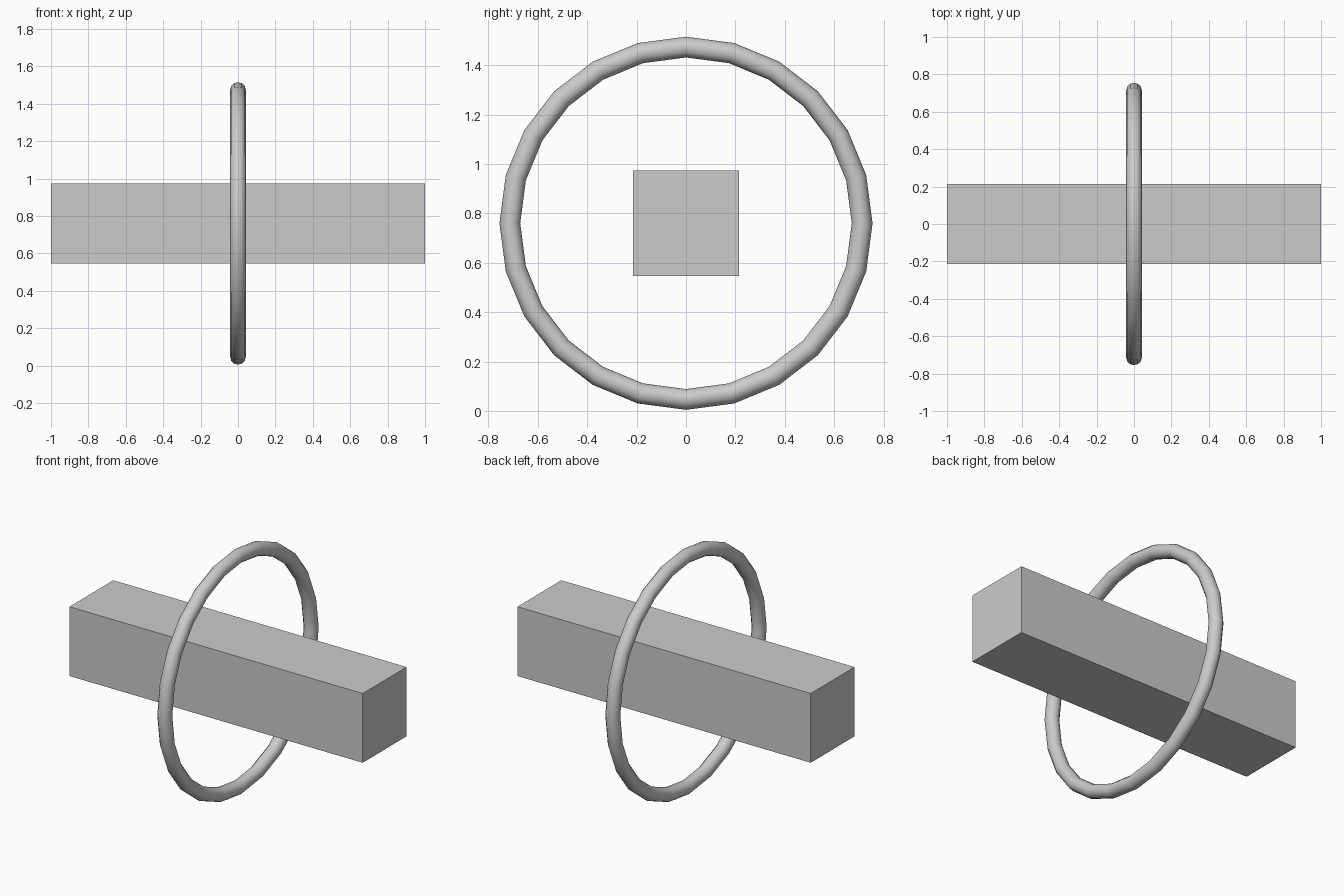
import bpy, math

if "Cube" in bpy.data.objects:
    bpy.data.objects.remove(bpy.data.objects["Cube"])

CENTRE_Z = 0.76

# Square bar running through the ring
bpy.ops.mesh.primitive_cube_add(size=1, location=(0, 0, CENTRE_Z))
bar = bpy.context.object
bar.name = "square_bar"
bar.scale = (2.0, 0.427, 0.427)
bpy.ops.object.transform_apply(location=False, rotation=False, scale=True)

# Upright ring around the bar, 24 segments with a smooth tube section
bpy.ops.mesh.primitive_torus_add(
    major_radius=0.713, minor_radius=0.042,
    major_segments=24, minor_segments=12,
    location=(0, 0, CENTRE_Z), rotation=(0, math.pi / 2, 0))
ring = bpy.context.object
ring.name = "ring"
bpy.ops.object.shade_smooth()
